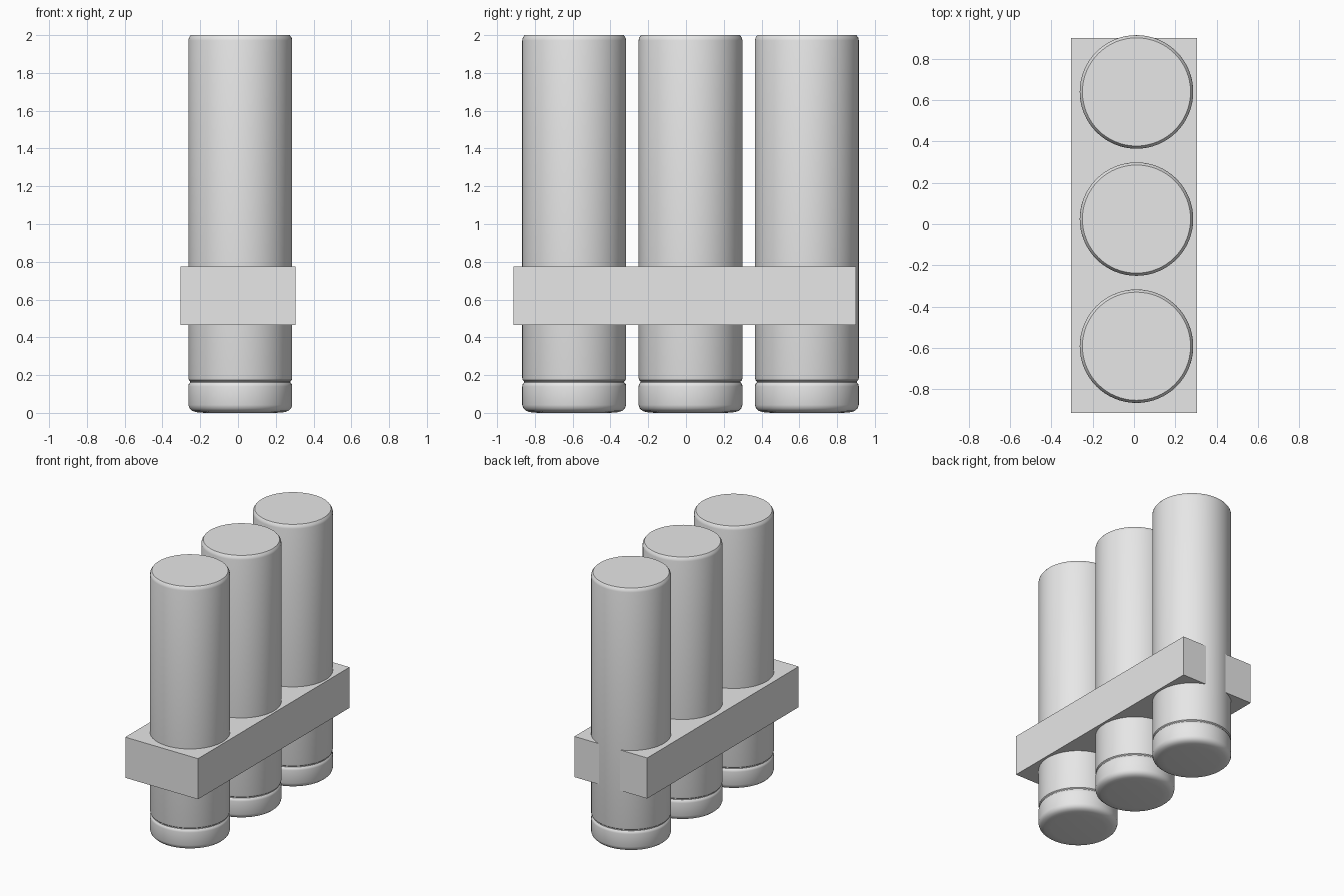
import bpy
import math

cube = bpy.data.objects.get("Cube")
if cube:
    bpy.data.objects.remove(cube, do_unlink=True)

grey = bpy.data.materials.new("light grey")
grey.use_nodes = True
colour = (0.8, 0.8, 0.8, 1)
grey.diffuse_color = colour
grey.node_tree.nodes["Principled BSDF"].inputs["Base Color"].default_value = colour

SEGMENTS = 64
R = 0.275


def add_object(name, verts, faces, location):
    mesh = bpy.data.meshes.new(name)
    mesh.from_pydata(verts, [], faces)
    mesh.materials.append(grey)
    obj = bpy.data.objects.new(name, mesh)
    obj.location = location
    bpy.context.collection.objects.link(obj)
    return obj


def lathe(name, profile, location):
    """Turn a (radius, height) profile, bottom to top, into a capped solid."""
    n = SEGMENTS
    verts = [(r * math.cos(2 * math.pi * i / n), r * math.sin(2 * math.pi * i / n), z)
             for r, z in profile for i in range(n)]
    faces = [(k * n + i, k * n + (i + 1) % n, (k + 1) * n + (i + 1) % n, (k + 1) * n + i)
             for k in range(len(profile) - 1) for i in range(n)]
    faces.append(tuple(reversed(range(n))))
    faces.append(tuple(range((len(profile) - 1) * n, len(profile) * n)))
    obj = add_object(name, verts, faces, location)
    bpy.ops.object.select_all(action="DESELECT")
    obj.select_set(True)
    bpy.context.view_layer.objects.active = obj
    bpy.ops.object.shade_smooth_by_angle(angle=math.radians(35))


# Tube outline: flat foot, rounded rim, groove above the end cap, bevelled top
tube_profile = [
    (0.19, 0), (0.235, 0.004), (0.255, 0.011), (0.269, 0.024), (R, 0.042),
    (R, 0.14), (0.273, 0.152), (0.265, 0.161),
    (0.265, 0.167), (0.272, 0.173), (R, 0.185),
    (R, 1.972), (0.272, 1.986), (0.262, 2),
]
for label, y in (("front", -0.592), ("middle", 0.024), ("rear", 0.64)):
    lathe(label + "_tube", tube_profile, (0.012, y, 0))

# Rectangular bracket holding the tubes
bpy.ops.mesh.primitive_cube_add(size=1, location=(0, -0.007, 0.62))
bracket = bpy.context.object
bracket.name = "bracket"
bracket.scale = (0.61, 1.815, 0.308)
bracket.data.materials.append(grey)
